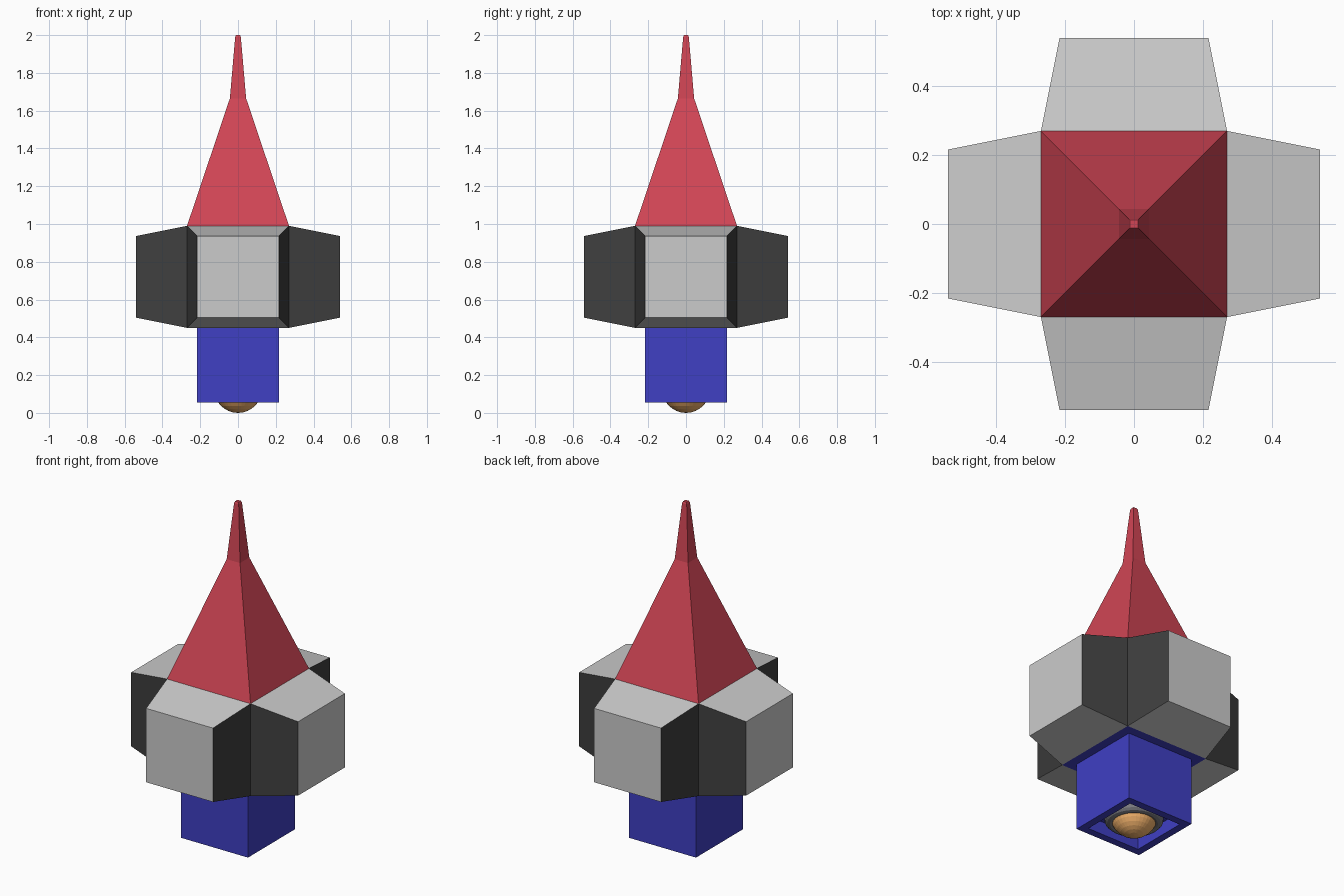
import bpy, bmesh, math

if "Cube" in bpy.data.objects:
    bpy.data.objects.remove(bpy.data.objects["Cube"])


def colour(name, rgb):
    m = bpy.data.materials.new(name)
    m.diffuse_color = (*rgb, 1)
    m.use_nodes = True
    m.node_tree.nodes["Principled BSDF"].inputs["Base Color"].default_value = m.diffuse_color
    return m


RED = colour("red", (0.64, 0.06, 0.09))
BLUE = colour("blue", (0.05, 0.05, 0.55))
BLACK = colour("black", (0.05, 0.05, 0.05))
GREY = colour("light_grey", (0.8, 0.8, 0.8))
DARK = colour("dark_grey", (0.2, 0.2, 0.22))
ORANGE = colour("orange", (0.9, 0.45, 0.15))


def finish(bm, name, mats):
    me = bpy.data.meshes.new(name)
    bm.to_mesh(me)
    bm.free()
    for m in mats:
        me.materials.append(m)
    ob = bpy.data.objects.new(name, me)
    bpy.context.collection.objects.link(ob)
    return ob


def square_loft(name, profile, mat, flip=False):
    """Square rings (half width, height) joined in order, capped at the end."""
    bm = bmesh.new()
    corners = [(-1, -1), (1, -1), (1, 1), (-1, 1)]
    rings = [[bm.verts.new((h * x, h * y, z)) for x, y in corners] for h, z in profile]
    for a, b in zip(rings, rings[1:]):
        for i in range(4):
            j = (i + 1) % 4
            bm.faces.new((a[i], a[j], b[j], b[i]))
    bm.faces.new(rings[-1])
    if flip:
        bmesh.ops.reverse_faces(bm, faces=bm.faces[:])
    return finish(bm, name, [mat])


# Nose cone with a slim spire
square_loft("nose_cone", [(0.27, 0.99), (0.043, 1.665), (0.015, 1.99), (0.011, 2.0)], RED)

# Lower hull: underside ledge, engine column and recessed bay
square_loft("engine_housing", [(0.27, 0.45), (0.216, 0.45), (0.216, 0.055),
                               (0.172, 0.055), (0.172, 0.13)], BLUE, flip=True)

# Four tapered side pods: grey top, bottom and end, black flanks
for k, side in enumerate(("right", "back", "left", "front")):
    bm = bmesh.new()
    ring = [(-1, -1), (1, -1), (1, 1), (-1, 1)]
    inner = [bm.verts.new((0.27, 0.27 * y, 0.72 + 0.27 * z)) for y, z in ring]
    outer = [bm.verts.new((0.54, 0.216 * y, 0.72 + 0.216 * z)) for y, z in ring]
    for i in range(4):
        j = (i + 1) % 4
        f = bm.faces.new((inner[i], inner[j], outer[j], outer[i]))
        f.material_index = i % 2
    bm.faces.new(outer)
    pod = finish(bm, side + "_pod", [GREY, BLACK])
    pod.rotation_euler.z = k * math.pi / 2

# Exhaust ball and the ring around it
bpy.ops.mesh.primitive_uv_sphere_add(segments=32, ring_count=16, radius=0.128,
                                     location=(0, 0, 0.128))
ball = bpy.context.object
ball.name = "exhaust_ball"
ball.data.materials.append(ORANGE)

bpy.ops.mesh.primitive_torus_add(major_segments=32, minor_segments=12, major_radius=0.127,
                                 minor_radius=0.031, location=(0, 0, 0.1))
nozzle = bpy.context.object
nozzle.name = "nozzle_ring"
nozzle.data.materials.append(DARK)
